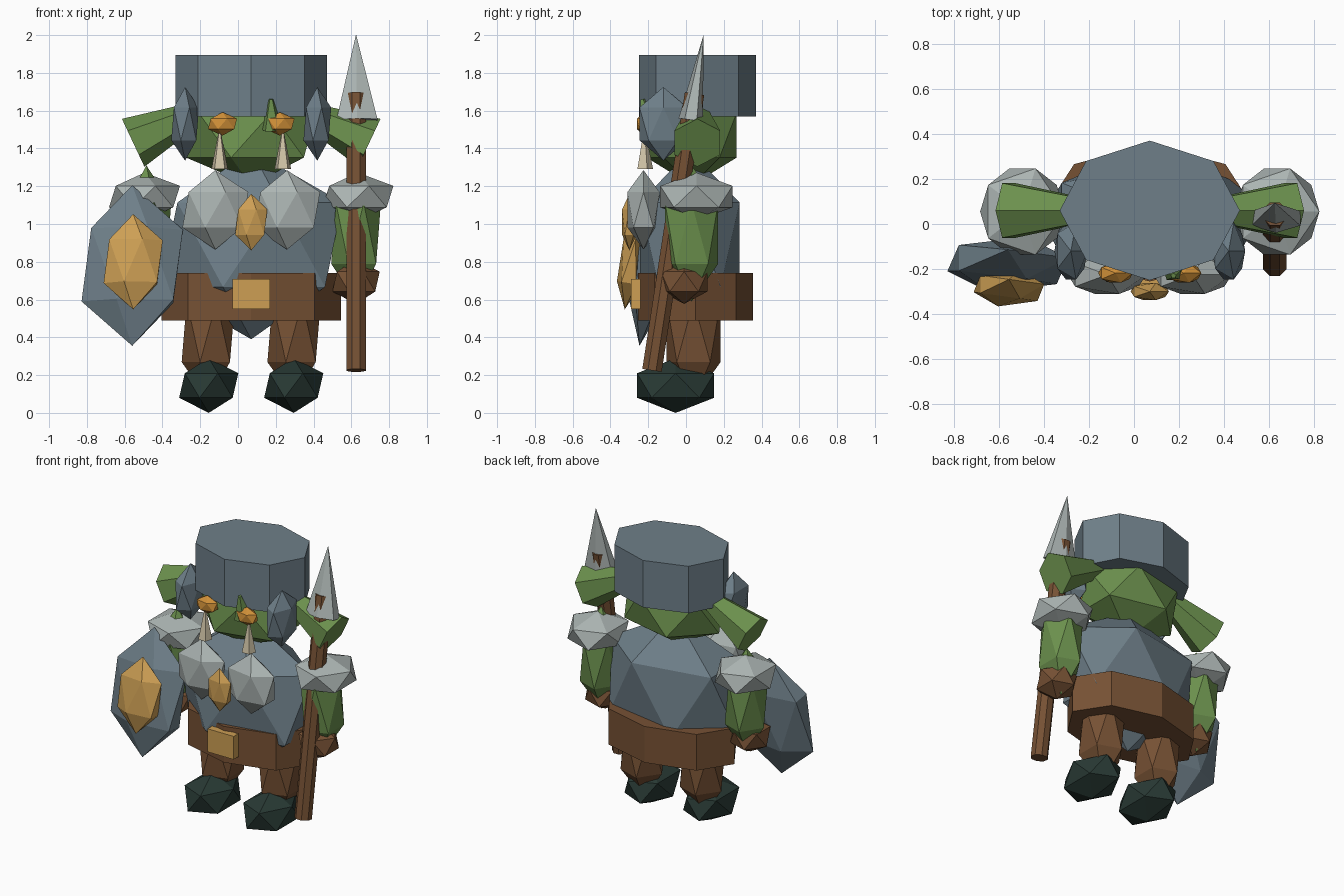
import bpy, bmesh, math
from mathutils import Matrix, Vector

if "Cube" in bpy.data.objects:
    bpy.data.objects.remove(bpy.data.objects["Cube"])

CX = 0.07      # body centre line
TILT = -0.155  # lean of the held gear


def mat(name, r, g, b):
    m = bpy.data.materials.new(name)
    lin = [((c / 255 + 0.055) / 1.055) ** 2.4 for c in (r, g, b)]
    m.diffuse_color = (*lin, 1)
    m.use_nodes = True
    m.node_tree.nodes["Principled BSDF"].inputs["Base Color"].default_value = m.diffuse_color
    return m


STEEL = mat("blue_steel", 110, 127, 137)
SILVER = mat("pale_metal", 172, 181, 179)
GREEN = mat("green_skin", 107, 144, 77)
LEATHER = mat("brown_leather", 118, 81, 52)
BOOT = mat("dark_boot", 40, 57, 52)
GOLD = mat("gold", 205, 159, 84)
EYE = mat("amber_eye", 208, 144, 56)
BONE = mat("bone", 210, 197, 168)


def finish(name, bm, m, matrix):
    bm.transform(matrix)
    bmesh.ops.recalc_face_normals(bm, faces=bm.faces)
    me = bpy.data.meshes.new(name)
    bm.to_mesh(me)
    bm.free()
    me.materials.append(m)
    ob = bpy.data.objects.new(name, me)
    bpy.context.collection.objects.link(ob)
    return ob


def gem(name, m, loc, size, tilt=0.0):
    """Twenty-sided lump with the given half sizes."""
    bm = bmesh.new()
    bmesh.ops.create_icosphere(bm, subdivisions=1, radius=1)
    return finish(name, bm, m, Matrix.Translation(loc) @ Matrix.Rotation(tilt, 4, 'X')
                  @ Matrix.Diagonal((*size, 1)))


def prism(name, m, a, b, r1, r2, sides, scale=(1, 1), spin=0.0):
    """Tapered prism from point a to point b."""
    a, b = Vector(a), Vector(b)
    d = b - a
    bm = bmesh.new()
    bmesh.ops.create_cone(bm, cap_ends=True, segments=sides, radius1=r1, radius2=r2, depth=d.length)
    # frame whose second axis stays close to y
    z = d.normalized()
    x = Vector((0, 1, 0)).cross(z).normalized()
    y = z.cross(x)
    frame = Matrix((x, y, z)).transposed().to_4x4()
    return finish(name, bm, m, Matrix.Translation((a + b) / 2) @ frame
                  @ Matrix.Diagonal((*scale, 1, 1)) @ Matrix.Rotation(spin, 4, 'Z'))


# Body, belt and buckle
gem("torso", STEEL, (CX, 0.02, 0.89), (0.54, 0.31, 0.50))
prism("belt", LEATHER, (CX, 0.05, 0.49), (CX, 0.05, 0.74), 1, 1, 8, (0.475, 0.305))
bm = bmesh.new()
bmesh.ops.create_cube(bm, size=1)
finish("buckle", bm, GOLD, Matrix.Translation((CX, -0.265, 0.63)) @ Matrix.Diagonal((0.20, 0.05, 0.16, 1)))
gem("chest_gem", GOLD, (CX, -0.30, 1.01), (0.095, 0.045, 0.15))

# Head, nose and helmet
gem("head", GREEN, (CX, 0.03, 1.47), (0.385, 0.28, 0.265))
prism("nose", GREEN, (0.18, -0.20, 1.50), (0.175, -0.23, 1.66), 0.06, 0.012, 5)
prism("helmet", STEEL, (CX, 0.06, 1.57), (CX, 0.06, 1.895), 1, 1, 8, (0.40, 0.31))

# Paired parts
for s, side in ((-1, "left"), (1, "right")):
    def at(dx, y, z):
        return (CX + s * dx, y, z)

    gem(side + "_cheek_guard", STEEL, at(0.35, -0.12, 1.53), (0.082, 0.148, 0.195))
    gem(side + "_eye", EYE, at(0.152, -0.218, 1.53), (0.086, 0.05, 0.062))
    prism(side + "_tusk", BONE, at(0.167, -0.22, 1.29), at(0.167, -0.22, 1.48), 0.046, 0.008, 5)
    prism(side + "_ear", GREEN, at(0.625, 0.06, 1.43), at(0.20, 0.06, 1.63), 0.14, 0.04, 6,
          spin=math.pi / 6)
    gem(side + "_chest_plate", SILVER, at(0.19, -0.225, 1.075), (0.195, 0.10, 0.21))
    gem(side + "_pauldron", SILVER, at(0.565, 0.055, 1.145), (0.21, 0.225, 0.127))
    gem(side + "_arm", GREEN, at(0.555, 0.03, 0.95), (0.147, 0.165, 0.36))
    gem(side + "_hand", LEATHER, at(0.555, -0.01, 0.695), (0.14, 0.145, 0.118))
    gem(side + "_leg", LEATHER, at(0.227, 0.04, 0.43), (0.158, 0.168, 0.36))
    gem(side + "_boot", BOOT, at(0.225, -0.055, 0.145), (0.175, 0.24, 0.145))

# Spear
prism("spear_shaft", LEATHER, (0.625, -0.18, 0.225), (0.625, 0.045, 1.69), 0.056, 0.056, 8,
      spin=math.pi / 8)
prism("spear_head", SILVER, (0.63, 0.025, 1.55), (0.625, 0.093, 2.0), 1, 0.01, 6, (0.125, 0.065))

# Shield with its boss
gem("shield", STEEL, (-0.56, -0.18, 0.78), (0.30, 0.11, 0.43), TILT)
gem("shield_boss", GOLD, (-0.555, -0.285, 0.80), (0.175, 0.075, 0.255), TILT)
